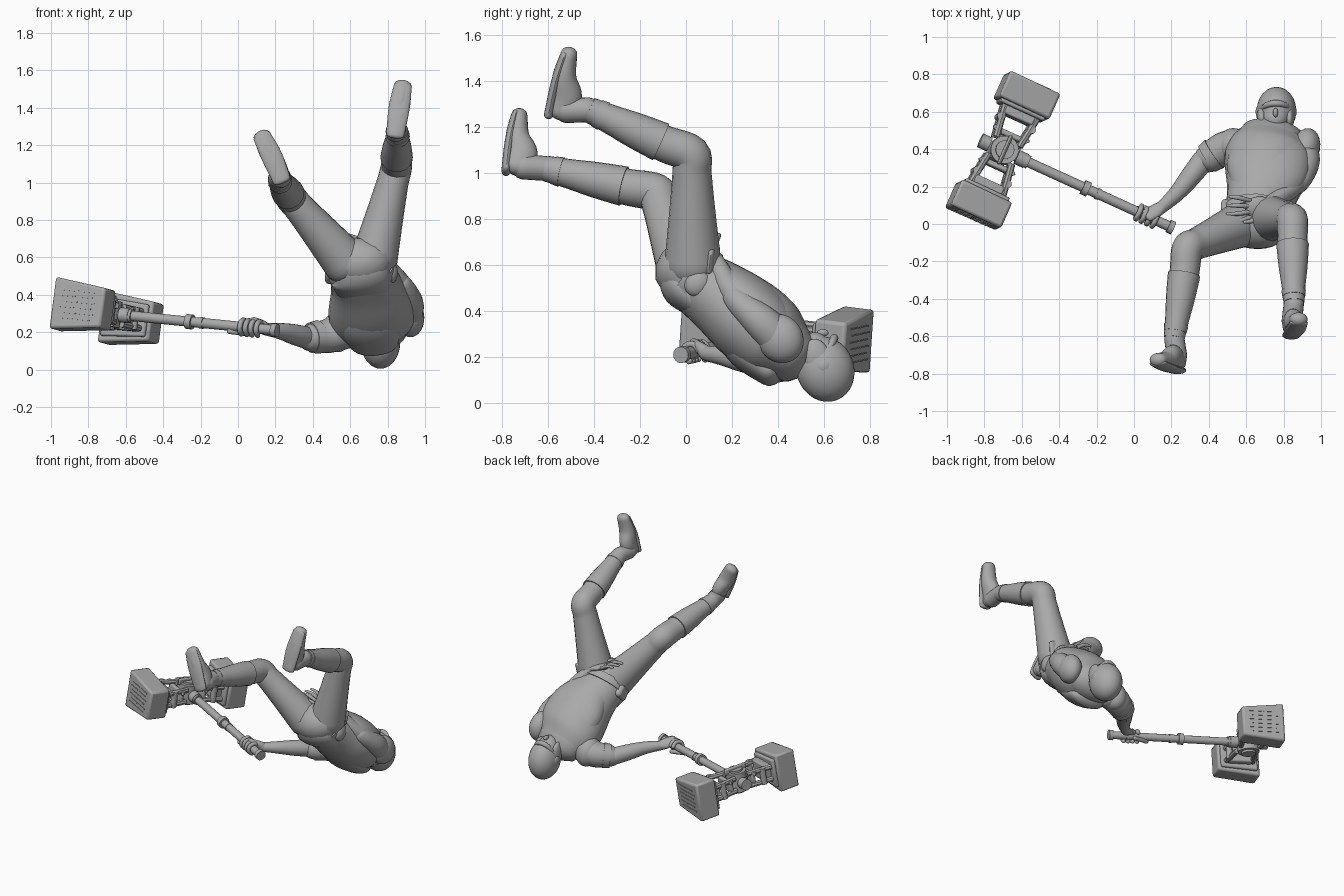
import bpy, bmesh, math
from mathutils import Vector as V, Matrix

cube = bpy.data.objects.get("Cube")
if cube:
    bpy.data.objects.remove(cube)

grey = bpy.data.materials.new("plain_grey")
grey.use_nodes = True
grey.diffuse_color = (0.4, 0.4, 0.4, 1)
grey.node_tree.nodes["Principled BSDF"].inputs["Base Color"].default_value = (0.4, 0.4, 0.4, 1)


def finish(name, bm, angle=40, bevel=0):
    bmesh.ops.recalc_face_normals(bm, faces=bm.faces)
    me = bpy.data.meshes.new(name)
    bm.to_mesh(me)
    bm.free()
    ob = bpy.data.objects.new(name, me)
    bpy.context.collection.objects.link(ob)
    me.materials.append(grey)
    if bevel:
        mod = ob.modifiers.new("bevel", "BEVEL")
        mod.width = bevel
        mod.segments = 2
    bpy.ops.object.select_all(action="DESELECT")
    ob.select_set(True)
    bpy.context.view_layer.objects.active = ob
    bpy.ops.object.shade_smooth_by_angle(angle=math.radians(angle))
    return ob


def spline(a, b, c, d, t):
    return 0.5 * (2*b + (c - a)*t + (2*a - 5*b + 4*c - d)*t*t + (3*b - a - 3*c + d)*t**3)


def loft(name, stations, ref=(1, 0, 0), sides=20, steps=5, flat=False):
    """Rounded tube through stations (x, y, z, half width, half depth)."""
    pts = [(V(s[:3]), V((s[3], s[-1], 0))) for s in stations]
    pts = [pts[0]] + pts + [pts[-1]]
    path = []
    for i in range(1, len(pts) - 2):
        for k in range(steps):
            path.append([spline(*[pts[i + j][c] for j in (-1, 0, 1, 2)], k / steps) for c in (0, 1)])
    path.append(list(pts[-1]))
    tans = [(path[min(i + 1, len(path) - 1)][0] - path[max(i - 1, 0)][0]).normalized()
            for i in range(len(path))]
    rings = [(p, r, t) for (p, r), t in zip(path, tans)]
    if not flat:  # domed ends
        for end, sign in ((0, -1), (-1, 1)):
            p, r, t = rings[end]
            dome = [(p + t*sign*min(r.x, r.y)*math.sin(a)*0.8, r*math.cos(a), t) for a in (0.5, 1.0, 1.4)]
            rings = dome[::-1] + rings if sign < 0 else rings + dome
    bm = bmesh.new()
    loops = []
    for p, r, t in rings:
        side = V(ref) - t * V(ref).dot(t)
        side.normalize()
        up = t.cross(side)
        loops.append([bm.verts.new(p + side*r.x*math.cos(a) + up*r.y*math.sin(a))
                      for a in (2*math.pi*k/sides for k in range(sides))])
    for a, b in zip(loops, loops[1:]):
        for k in range(sides):
            bm.faces.new((a[k], a[(k+1) % sides], b[(k+1) % sides], b[k]))
    bm.faces.new(loops[0])
    bm.faces.new(loops[-1])
    return finish(name, bm)


def ball(name, loc, size, tilt=0, spin=0):
    bm = bmesh.new()
    bmesh.ops.create_uvsphere(bm, u_segments=24, v_segments=16, radius=1)
    m = Matrix.Translation(loc) @ Matrix.Rotation(spin, 4, "Z") @ Matrix.Rotation(tilt, 4, "X")
    bm.transform(m @ Matrix.Diagonal((*size, 1)))
    return finish(name, bm)


def box(name, frame, loc, size, taper=1, bevel=0.01):
    """Box in a local frame; taper shrinks the height at its +x end."""
    bm = bmesh.new()
    bmesh.ops.create_cube(bm, size=1)
    for v in bm.verts:
        if v.co.x > 0:
            v.co.z *= taper
    bm.transform(frame @ Matrix.Translation(loc) @ Matrix.Diagonal((*size, 1)))
    return finish(name, bm, 30, bevel)


def rod(name, frame, a, b, r, sides=16):
    a, b = frame @ V(a), frame @ V(b)
    ref = (0, 0, 1) if abs((b - a).normalized().z) < 0.8 else (1, 0, 0)
    return loft(name, [(*a, r), (*b, r)], ref, sides, 1, True)


# Torso, leaning back with the head lowest
loft("torso", [(.65, -.02, .59, .17, .13), (.66, .06, .52, .175, .145), (.685, .16, .45, .19, .165),
               (.71, .28, .355, .225, .185), (.72, .38, .27, .23, .175), (.735, .455, .215, .185, .13)], sides=28)
loft("belt", [(.655, .02, .56, .18, .15), (.66, .06, .525, .185, .155)], flat=True)
loft("neck", [(.74, .45, .235, .075), (.757, .55, .19, .075)])
loft("collar", [(.74, .455, .225, .14, .11), (.75, .50, .205, .10, .085)])
loft("back_plate", [(.68, .14, .34, .10, .05), (.71, .25, .22, .15, .07), (.73, .37, .13, .13, .06)])
# Broad front of the chest, sweeping over the sides
loft("chest_plate", [(.68, .16, .52, .16, .10), (.71, .26, .445, .215, .12),
                     (.725, .36, .36, .22, .118), (.735, .44, .285, .18, .09)], sides=28)
loft("seat", [(.61, -.05, .56, .11, .07), (.65, -.015, .50, .16, .09), (.67, .06, .43, .15, .07)])
box("hip_pouch", Matrix.Rotation(-.8, 4, "X"), Matrix.Rotation(.8, 3, "X") @ V((.50, .07, .52)), (.07, .09, .11), 1, .02)
ball("left_hip_pouch", (.82, .05, .52), (.035, .055, .06), -.8)
loft("belt_flap", [(.79, .10, .58, .05, .02), (.81, .11, .66, .045, .016)], (1, 0, 0))

# Head with helmet, face turned upward
ball("helmet", (.762, .605, .147), (.106, .126, .144), .35)
ball("face", (.757, .575, .205), (.08, .075, .105), .3)
ball("nose", (.757, .595, .305), (.014, .025, .016))
ball("chin", (.757, .54, .25), (.047, .035, .05))
loft("helmet_brow", [(.674, .60, .19, .014), (.71, .635, .262, .016), (.758, .645, .282, .018),
                     (.806, .635, .262, .016), (.842, .60, .19, .014)], (0, 1, 0), 12)
for s in (-1, 1):
    ball("cheek_guard", (.757 + s*.074, .57, .2), (.027, .058, .08), .3)
    ball("ear_cap", (.76 + s*.09, .60, .16), (.02, .035, .035))

# Legs: hip, knee, ankle, heel and toe for each side
legs = {"right": [(.58, 0, .57), (.29, -.125, .91), (.215, -.61, 1.02), (.235, -.745, 1.03), (.127, -.725, 1.25)],
        "left": [(.73, .03, .60), (.845, .025, 1.075), (.855, -.42, 1.275), (.84, -.56, 1.272), (.882, -.508, 1.52)]}
for side, joints in legs.items():
    hip, knee, ankle, heel, toe = map(V, joints)
    mid = hip.lerp(knee, .5)
    bend = (knee - ankle).normalized()*.05 + (hip - knee).normalized()*.05
    loft(side + "_leg", [(*hip, .125), (*mid, .1), (*(knee + (mid - knee)*.3), .085), (*(knee - bend*.1), .084),
                         (*knee.lerp(ankle, .25), .08), (*knee.lerp(ankle, .5), .075), (*ankle, .052)])
    # Boot shaft with flared cuff
    loft(side + "_boot_shaft", [(*knee.lerp(ankle, .3), .087), (*knee.lerp(ankle, .55), .078),
                                (*knee.lerp(ankle, .8), .064), (*ankle, .056)], flat=True)
    loft(side + "_boot_strap", [(*knee.lerp(ankle, .86), .065), (*knee.lerp(ankle, .93), .061)], flat=True)
    # Foot and sole
    length = toe - heel
    loft(side + "_foot", [(*(heel + V((0, .015, -.005))), .047, .062), (*(heel + length*.25 + V((0, .025, 0))), .052, .07),
                          (*(heel + length*.6), .056, .052), (*toe, .047, .036)])
    loft(side + "_sole", [(*(heel + V((0, -.038, -.02))), .048, .02), (*(heel + length*.5 + V((0, -.033, 0))), .056, .02),
                          (*(toe + V((0, -.018, 0))), .048, .018)])
    loft(side + "_ankle", [(*ankle, .054), (*heel.lerp(ankle, .25), .055)])

# Arms
loft("right_upper_arm", [(.57, .41, .21, .1), (.48, .40, .18, .092), (.39, .345, .17, .075), (.36, .325, .17, .06)], (0, 0, 1))
loft("right_forearm", [(.37, .34, .17, .06), (.30, .25, .188, .055), (.23, .165, .205, .044), (.15, .09, .215, .033)], (0, 0, 1))
loft("right_sleeve_cuff", [(.43, .375, .175, .09), (.39, .348, .17, .082)], (0, 0, 1), flat=True)
ball("right_shoulder_pad", (.53, .42, .2), (.085, .09, .11), .4)
loft("left_upper_arm", [(.90, .40, .28, .085), (.915, .33, .35, .078), (.895, .25, .42, .062), (.87, .21, .46, .054)], (1, 0, 0))
loft("left_forearm", [(.87, .22, .46, .054), (.82, .175, .52, .052), (.77, .14, .59, .044), (.72, .115, .645, .033)], (0, 1, 0))
ball("left_shoulder_pad", (.92, .41, .28), (.075, .10, .11), .6, -.2)

# Open left hand
loft("left_palm", [(.72, .115, .655, .03, .025), (.67, .1, .675, .048, .022), (.61, .085, .69, .045, .018)], (0, 1, 0))
for i in range(4):
    y = .125 - i*.03
    loft("left_finger", [(.62, y, .69, .013), (.56, y + .015 - i*.012, .725, .012),
                         (.49 + abs(i - 1.5)*.015, y + .02 - i*.016, .73, .008)], (0, 1, 0), 10, 3)
loft("left_thumb", [(.68, .06, .68, .016), (.64, .02, .70, .013), (.59, .01, .72, .009)], (0, 1, 0), 10, 3)

# Hammer frame: x along the handle to the grip, y along the head
u = V((.9, -.41, -.09)).normalized()
d = V((.24, .575, -.07))
d = (d - u*d.dot(u)).normalized()
w = u.cross(d)
F = Matrix((u, d, w)).transposed().to_4x4()
F.translation = (-.70, .392, .30)
rod("handle", F, (.05, 0, 0), (.99, 0, 0), .027)
for x, length, r in ((.09, .06, .036), (.47, .035, .04), (.55, .02, .031), (.86, .02, .031), (.975, .03, .036)):
    rod("handle_ring", F, (x, 0, 0), (x + length, 0, 0), r)

# Right hand wrapped round the grip
loft("right_palm", [(.15, .09, .215, .033), (.115, .07, .235, .042, .026), (.07, .045, .255, .04, .02)], (1, 0, 0))
for i in range(4):
    x = .80 + i*.032
    arc = [F @ V((x, .039*math.cos(a), .039*math.sin(a))) for a in (.3, 1.3, 2.4, 3.5, 4.6)]
    loft("right_finger", [(*p, .014) for p in arc], u, 10, 3)
loft("right_thumb", [(*(F @ V((.83 - k*.05, .04 - k*.025, -.03))), .015) for k in range(3)], u, 10, 3)

# Hammer hub
rod("hub_disc", F, (0, 0, -.07), (0, 0, .07), .075, 24)
rod("hub_cap", F, (0, 0, -.085), (0, 0, .085), .05, 24)
box("hub_fin", F, (0, 0, .08), (.02, .17, .05))
for s in (-1, 1):
    rod("hub_side_cylinder", F, (s*.08, 0, 0), (s*.135, 0, 0), .04)
    box("hub_cross_bar", F, (0, s*.09, 0), (.17, .03, .08))

# Two hammer blocks with struts, plates and vents
for s in (-1, 1):
    box("hammer_block", F, (0, s*.32, 0), (.3, .15, .28), .76, .014)
    box("block_collar", F, (0, s*.24, 0), (.26, .03, .21), .82)
    box("block_neck", F, (0, s*.21, 0), (.17, .06, .13))
    for t in (-1, 1):
        for h in (-.045, .045):
            rod("hammer_strut", F, (t*.095, s*.24, h), (t*.068, s*.05, h), .019, 8)
        rod("strut_joint", F, (t*.09, s*.16, -.06), (t*.09, s*.16, .06), .022, 12)
        box("hub_brace", F @ Matrix.Rotation(s*t*.8, 4, "Z"), (t*.1, 0, .04), (.09, .022, .03), 1, .004)
    for i in range(6):
        for t in (-1, 1):
            box("vent_slit", F, (t*.05 - .01 + i % 2*.015, s*.396, -.075 + i*.03), (.085, .006, .006), 1, 0)
